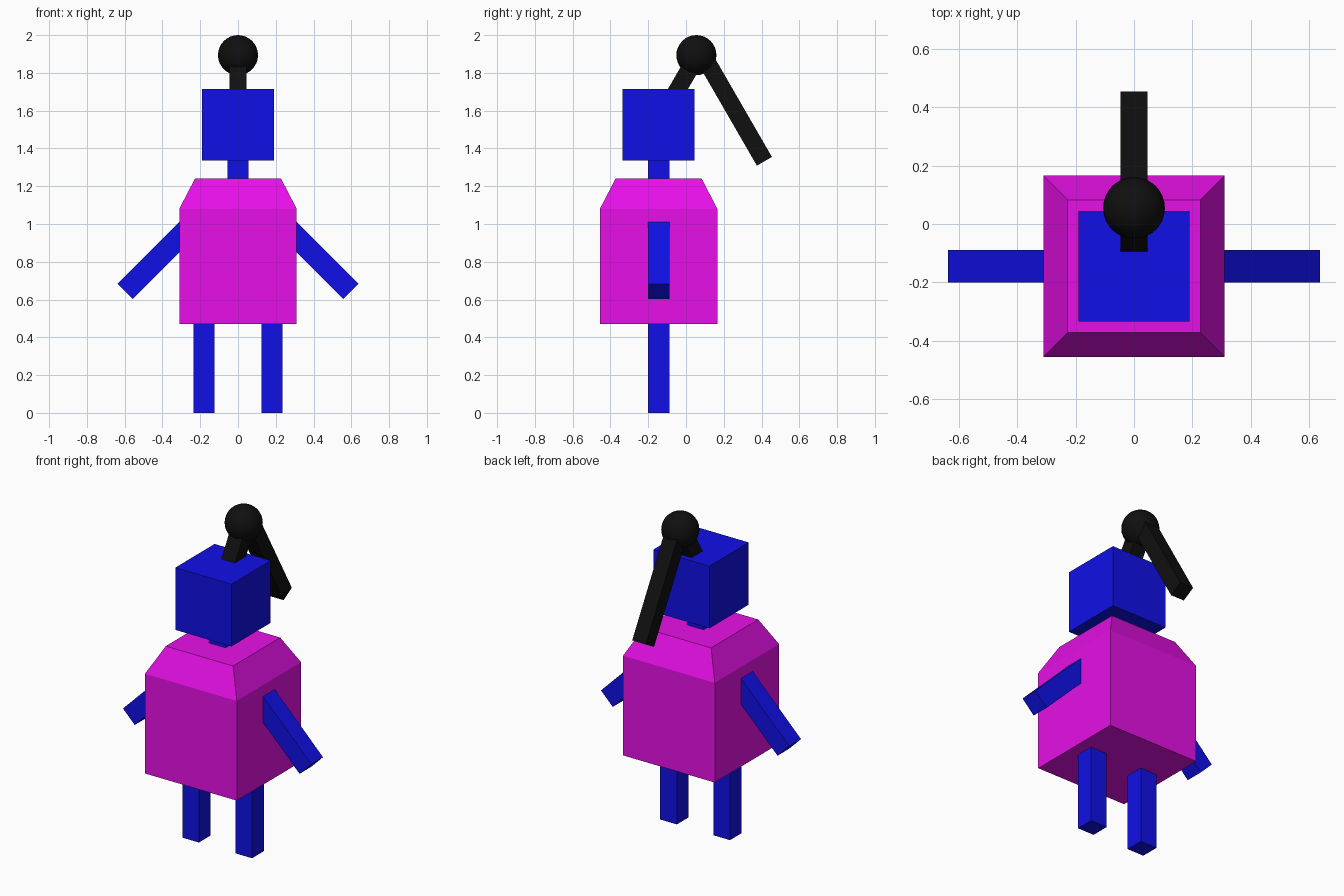
import bpy, bmesh, math
from mathutils import Vector, Matrix

if "Cube" in bpy.data.objects:
    bpy.data.objects.remove(bpy.data.objects["Cube"])


def material(name, rgb):
    m = bpy.data.materials.new(name)
    m.diffuse_color = (*rgb, 1)
    m.use_nodes = True
    m.node_tree.nodes["Principled BSDF"].inputs["Base Color"].default_value = m.diffuse_color
    return m


BLUE = material("blue", (0.005, 0.005, 0.8))
MAGENTA = material("magenta", (0.8, 0.005, 0.8))
BLACK = material("black", (0.005, 0.005, 0.005))
CY = -0.145  # centre line of the figure in y


def finish(name, bm, mat):
    bmesh.ops.recalc_face_normals(bm, faces=bm.faces)
    me = bpy.data.meshes.new(name)
    bm.to_mesh(me)
    bm.free()
    me.materials.append(mat)
    ob = bpy.data.objects.new(name, me)
    bpy.context.collection.objects.link(ob)
    return ob


def bar(name, start, end, width, mat, axis):
    """Square bar from start to end, tilted about the given world axis."""
    a, b = Vector(start), Vector(end)
    along = (b - a).normalized()
    side = Vector(axis)
    rot = Matrix((side, along.cross(side), along)).transposed().to_4x4()
    size = Matrix.Diagonal((width, width, (b - a).length, 1))
    bm = bmesh.new()
    bmesh.ops.create_cube(bm, size=1, matrix=Matrix.Translation((a + b) / 2) @ rot @ size)
    return finish(name, bm, mat)


# Torso: square sections, tapering at the shoulders
bm = bmesh.new()
rings = []
for z, h in ((0.47, 0.311), (1.08, 0.311), (1.24, 0.228)):
    rings.append([bm.verts.new((sx * h, CY + sy * h, z))
                  for sx, sy in ((-1, -1), (1, -1), (1, 1), (-1, 1))])
for lo, hi in zip(rings, rings[1:]):
    for i in range(4):
        j = (i + 1) % 4
        bm.faces.new((lo[i], lo[j], hi[j], hi[i]))
bm.faces.new(rings[0])
bm.faces.new(rings[-1])
finish("torso", bm, MAGENTA)

# Head and neck
bar("head", (0, CY, 1.335), (0, CY, 1.716), 0.38, BLUE, (1, 0, 0))
bar("neck", (0, CY, 1.2), (0, CY, 1.36), 0.113, BLUE, (1, 0, 0))

# Legs and arms on both sides
for side, s in (("left", -1), ("right", 1)):
    bar(side + "_leg", (s * 0.18, CY, 0), (s * 0.18, CY, 0.5), 0.113, BLUE, (1, 0, 0))
    bar(side + "_arm", (s * 0.22, CY, 1.021), (s * 0.598, CY, 0.643), 0.113, BLUE, (0, 1, 0))

# Ponytail: stem, round bun and hanging tail, both bars at 30 degrees
bar("hair_stem", (0, -0.07, 1.667), (0, 0.05, 1.875), 0.092, BLACK, (1, 0, 0))
bar("hair_tail", (0, 0.105, 1.869), (0, 0.415, 1.332), 0.092, BLACK, (1, 0, 0))
bm = bmesh.new()
bmesh.ops.create_uvsphere(bm, u_segments=32, v_segments=16, radius=0.106,
                          matrix=Matrix.Translation((0, 0.055, 1.894)))
for f in bm.faces:
    f.smooth = True
finish("hair_bun", bm, BLACK)
